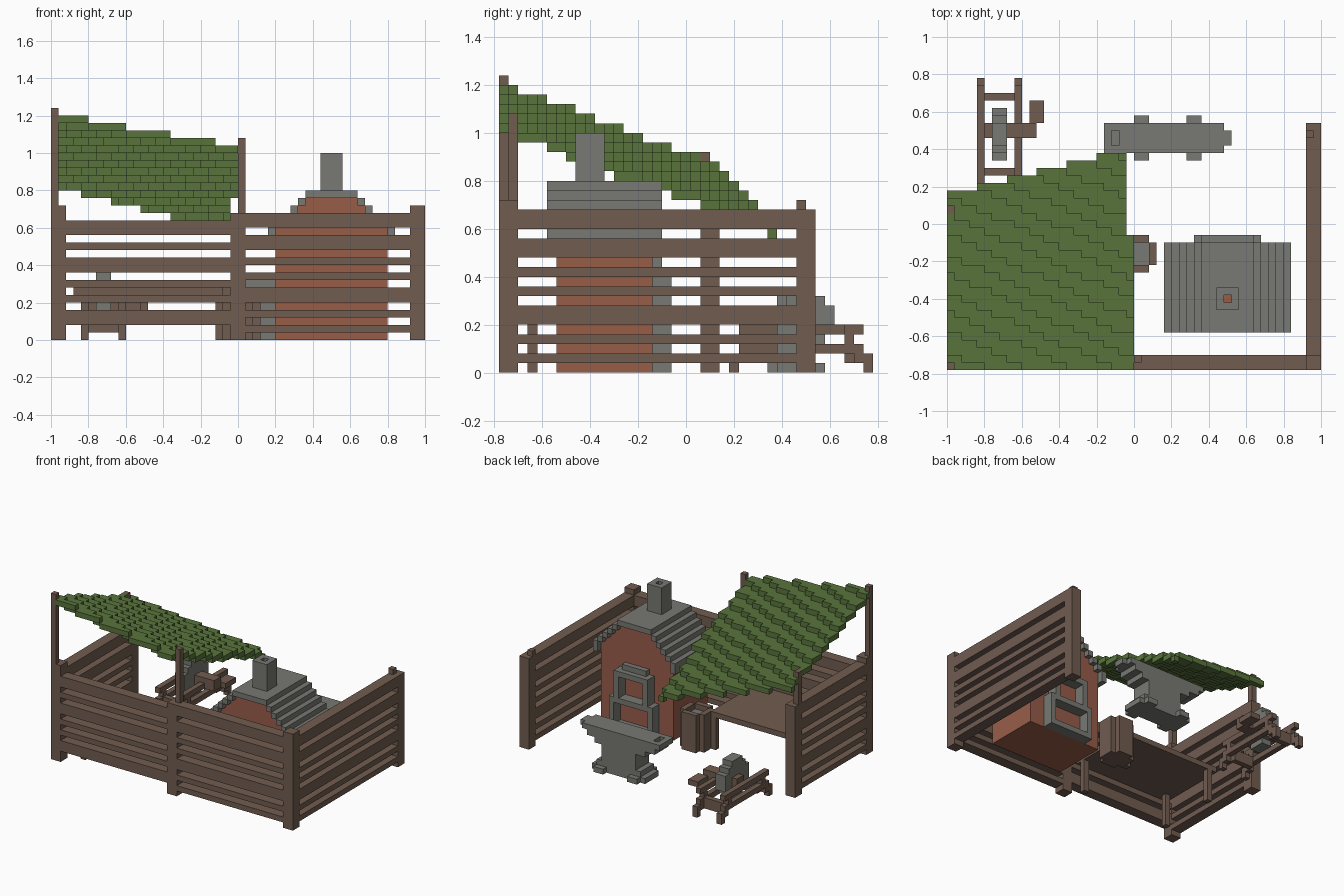
import bpy, bmesh, math

cube = bpy.data.objects.get("Cube")
if cube:
    bpy.data.objects.remove(cube, do_unlink=True)


def make_mat(name, rgb):
    lin = [((c / 255 + 0.055) / 1.055) ** 2.4 for c in rgb] + [1.0]
    m = bpy.data.materials.new(name)
    m.use_nodes = True
    m.diffuse_color = lin
    m.node_tree.nodes["Principled BSDF"].inputs["Base Color"].default_value = lin
    return m


WOOD = make_mat("brown wood", (113, 92, 80))
GREEN = make_mat("green shingle", (88, 116, 60))
STONE = make_mat("grey stone", (120, 120, 115))
BRICK = make_mat("red brick", (152, 93, 73))


def blocks(name, mat, boxes):
    """One object from boxes given as (x0, x1, y0, y1, z0, z1)."""
    bm = bmesh.new()
    for x0, x1, y0, y1, z0, z1 in boxes:
        r = bmesh.ops.create_cube(bm, size=1)
        for v in r["verts"]:
            v.co.x = x0 if v.co.x < 0 else x1
            v.co.y = y0 if v.co.y < 0 else y1
            v.co.z = z0 if v.co.z < 0 else z1
    me = bpy.data.meshes.new(name)
    bm.to_mesh(me)
    bm.free()
    me.materials.append(mat)
    ob = bpy.data.objects.new(name, me)
    bpy.context.collection.objects.link(ob)
    return ob


def frame(x0, x1, y0, y1, z0, z1, hx0, hx1, hy0, hy1):
    """Four boxes around a rectangular hole."""
    return [(x0, hx0, y0, y1, z0, z1), (hx1, x1, y0, y1, z0, z1),
            (hx0, hx1, y0, hy0, z0, z1), (hx0, hx1, hy1, y1, z0, z1)]


# Fences: horizontal rails between square posts
RAILS = [(.04, .08), (.12, .16), (.20, .28), (.32, .36), (.40, .44), (.48, .56), (.60, .68)]
LEFT_RAILS = [(.08, .16), (.20, .24), (.28, .32), (.36, .44), (.48, .52), (.56, .64)]
blocks("front_rails_wide", WOOD, [(.04, .92, -.78, -.70, a, b) for a, b in RAILS])
blocks("front_rails_sheltered", WOOD, [(-.92, -.04, -.78, -.70, a, b) for a, b in LEFT_RAILS])
blocks("side_rails_long", WOOD, [(.92, 1, -.70, .46, a, b) for a, b in RAILS])
blocks("side_rails_short", WOOD, [(-1, -.92, -.70, .06, a, b) for a, b in RAILS])
blocks("fence_posts", WOOD, [
    (.92, 1, -.78, -.70, 0, .72), (.92, 1, .46, .54, 0, .68), (.92, .96, .46, .50, .68, .72),
    (-.04, .04, -.78, -.70, 0, .68), (-1, -.92, -.78, -.70, 0, .72),
    (-1, -.92, .06, .14, 0, .68)])
blocks("roof_poles", WOOD, [
    (-1, -.96, -.78, -.74, .72, 1.24), (0, .04, -.74, -.70, .68, 1.08),
    (-1, -.96, .06, .10, .68, .92)])

# Sloping stepped roof, one block thick: runs of equal height in each row
C = .04


def roof_top(x, y):
    return C * math.floor((1.2405 - .174 * (x + 1) - .385 * (y + .78)) / C)


shingles = []
for j in range(29):
    y0 = -.78 + j * C
    yc = y0 + C / 2
    run = None
    for i in range(25):
        x0 = -1 + i * C
        back_edge = .18 + C * (i // 4)
        if yc > back_edge or (i == 24 and yc > -.06):
            continue
        h = roof_top(x0 + C / 2, yc)
        if run and abs(run[2] - h) < .001:
            run[1] = x0 + C
        else:
            if run:
                shingles.append((run[0], run[1], y0, y0 + C, run[2] - C, run[2]))
            run = [x0, x0 + C, h]
    if run:
        shingles.append((run[0], run[1], y0, y0 + C, run[2] - C, run[2]))
blocks("shingle_roof", GREEN, shingles)

# Forge: brick body with a stepped stone hood, mirrored about x = 0.5
hood, gable = [(.36, .64, -.58, -.10, .76, .80)], [(.2, .8, -.54, -.14, 0, .60),
                                                  (.36, .64, -.54, -.14, .60, .76)]
for x0, low, high in [(.16, .52, .60), (.20, .60, .64), (.24, .64, .68),
                      (.28, .68, .72), (.32, .72, .76)]:
    for a, b in ((x0, x0 + C), (1 - x0 - C, 1 - x0)):
        hood.append((a, b, -.58, -.10, low, high))
        if low > .60:
            gable.append((a, b, -.54, -.14, .60, low))
blocks("forge_body", BRICK, gable)
blocks("forge_hood", STONE, hood)
blocks("chimney", STONE, frame(.44, .56, -.46, -.34, .80, 1.0, .48, .52, -.42, -.38))
blocks("chimney_flue", BRICK, [(.48, .52, -.42, -.38, .80, .84)])

# Stone surround: upper and lower opening with a shelf between
blocks("forge_mouth", STONE, [
    (.36, .40, -.14, -.06, .24, .40), (.60, .64, -.14, -.06, .24, .40),
    (.36, .64, -.14, -.06, .40, .44), (.40, .60, -.14, -.10, .44, .48),
    (.32, .68, -.14, -.06, .20, .24),
    (.32, .36, -.14, -.06, .04, .20), (.64, .68, -.14, -.06, .04, .20),
    (.32, .68, -.14, -.06, 0, .04)])

# Workbench
blocks("workbench", WOOD, [(-.88, -.08, -.70, -.18, .24, .28)] + [
    (x, x + C, y, y + C, 0, .24) for x in (-.84, -.12) for y in (-.66, -.22)])

# Barrel with cut corners and a grey fill
blocks("barrel", WOOD, [
    (-.04, .08, -.26, -.22, 0, .28), (-.04, .08, -.10, -.06, 0, .28),
    (-.08, -.04, -.22, -.10, 0, .28), (.08, .12, -.22, -.10, 0, .28),
    (-.04, .08, -.22, -.10, 0, .04)])
blocks("barrel_fill", STONE, [(-.04, .08, -.22, -.10, .04, .24)])

# Anvil
blocks("anvil", STONE, frame(-.16, .48, .38, .54, .28, .32, -.12, -.08, .42, .50) + [
    (.48, .52, .42, .50, .28, .32), (-.12, .44, .38, .54, .24, .28),
    (-.04, .38, .38, .54, .20, .24), (.04, .32, .38, .54, .08, .20),
    (0, .36, .38, .54, .04, .08), (-.04, .40, .38, .54, 0, .04),
    (0, .08, .34, .58, 0, .04), (.28, .36, .34, .58, 0, .04)])

# Grinding stone on a splay-legged stand
blocks("grindstone", STONE, [
    (-.76, -.68, .48 - hy, .48 + hy, .22 - hz, .22 + hz)
    for hy, hz in ((.14, .06), (.10, .10), (.06, .14))])
stand = []
for x in (-.84, -.64):
    stand.append((x, x + C, .22, .74, .16, .20))
    stand.append((x, x + C, .30, .66, .08, .12))
    for s in (-1, 1):
        for d, z0, z1 in ((.18, .08, .16), (.22, .04, .12), (.26, 0, .08)):
            a, b = sorted((.48 + s * d, .48 + s * (d + C)))
            stand.append((x, x + C, a, b, z0, z1))
for y in (.26, .66):
    stand.append((-.80, -.64, y, y + C, .04, .12))
blocks("grindstone_stand", WOOD, stand)
blocks("grindstone_crank", WOOD, [
    (-.80, -.76, .46, .54, .16, .24), (-.68, -.52, .46, .54, .16, .24),
    (-.56, -.52, .50, .66, .16, .20), (-.52, -.48, .54, .66, .16, .20)])
